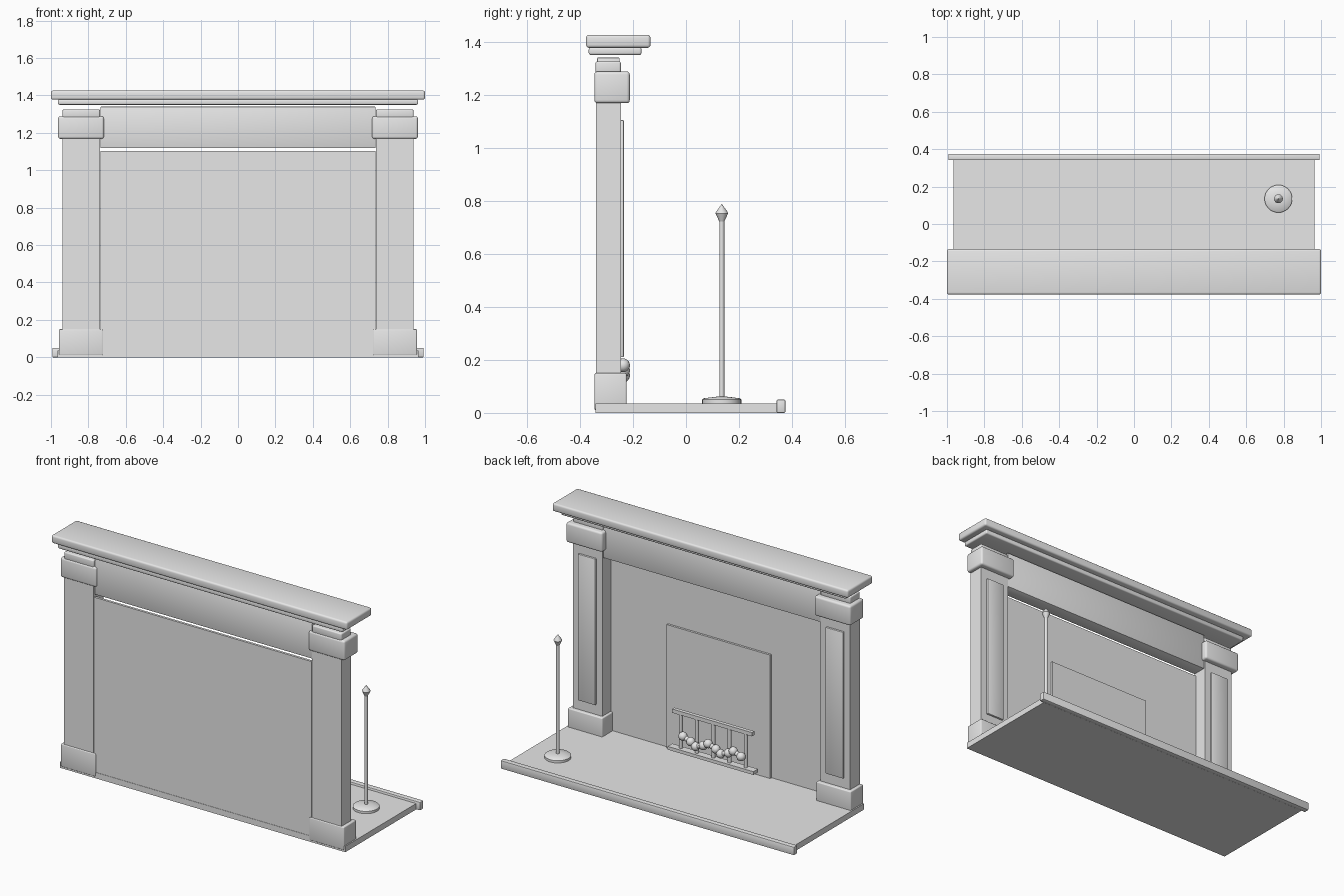
import bpy, bmesh, math
from mathutils import Vector, Matrix

if "Cube" in bpy.data.objects:
    bpy.data.objects.remove(bpy.data.objects["Cube"])

grey = bpy.data.materials.new("light_grey_stone")
grey.diffuse_color = (0.8, 0.8, 0.8, 1)
grey.use_nodes = True
grey.node_tree.nodes["Principled BSDF"].inputs["Base Color"].default_value = grey.diffuse_color


def finish(name, bm, smooth=False):
    mesh = bpy.data.meshes.new(name)
    bmesh.ops.recalc_face_normals(bm, faces=bm.faces)
    bm.to_mesh(mesh)
    bm.free()
    mesh.materials.append(grey)
    obj = bpy.data.objects.new(name, mesh)
    bpy.context.collection.objects.link(obj)
    if smooth:
        bpy.ops.object.select_all(action='DESELECT')
        obj.select_set(True)
        bpy.context.view_layer.objects.active = obj
        bpy.ops.object.shade_smooth_by_angle(angle=math.radians(35))
    return obj


def box(name, x, y, z, bevel=0.0, segments=3):
    """Box from (min, max) pairs, with optional rounded edges."""
    bm = bmesh.new()
    bmesh.ops.create_cube(bm, size=1)
    for v in bm.verts:
        v.co = Vector([(a + b) / 2 + c * (b - a) for (a, b), c in zip((x, y, z), v.co)])
    if bevel:
        bmesh.ops.bevel(bm, geom=list(bm.edges), offset=bevel, segments=segments,
                        profile=0.5, affect='EDGES')
    return finish(name, bm, bevel > 0)


def lathe(name, profile, centre, sides):
    """Turn (radius, height) points around a vertical axis."""
    bm = bmesh.new()
    rings = []
    for r, z in profile:
        rings.append([bm.verts.new((centre[0] + r * math.cos(2 * math.pi * i / sides),
                                    centre[1] + r * math.sin(2 * math.pi * i / sides), z))
                      for i in range(sides)])
    for a, b in zip(rings, rings[1:]):
        for i in range(sides):
            j = (i + 1) % sides
            bm.faces.new((a[i], a[j], b[j], b[i]))
    bm.faces.new(rings[0][::-1])
    bm.faces.new(rings[-1])
    return finish(name, bm, True)


# Hearth slab and its raised lip
box("hearth", (-0.965, 0.965), (-0.342, 0.345), (0, 0.036))
box("hearth_lip", (-0.992, 0.992), (0.342, 0.375), (0, 0.05), 0.004, 2)

# Back wall, fire plate and frieze
box("back_panel", (-0.735, 0.735), (-0.34, -0.325), (0.0, 1.103))
box("fire_plate", (-0.35, 0.35), (-0.325, -0.312), (0.036, 0.79))
box("frieze", (-0.735, 0.735), (-0.335, -0.25), (1.118, 1.34), 0.003, 2)

# Pillars, mirrored left and right
for side, s in (("left", -1), ("right", 1)):
    def span(a, b):
        return tuple(sorted((s * a, s * b)))
    box(side + "_pillar_base", span(0.723, 0.957), (-0.345, -0.224), (0.01, 0.15), 0.006)
    box(side + "_pillar", span(0.738, 0.938), (-0.34, -0.246), (0.14, 1.18))
    box(side + "_pillar_panel", span(0.778, 0.898), (-0.25, -0.234), (0.21, 1.105), 0.005, 2)
    box(side + "_pillar_cap", span(0.717, 0.962), (-0.346, -0.212), (1.168, 1.288), 0.012)
    box(side + "_pillar_neck", span(0.738, 0.938), (-0.341, -0.246), (1.28, 1.326), 0.007)

# Mantel
box("mantel_moulding", (-0.963, 0.963), (-0.367, -0.168), (1.35, 1.379), 0.008)
box("mantel_shelf", (-1, 1), (-0.377, -0.134), (1.377, 1.426), 0.011)

# Fire grate: rails, posts and feet
box("grate_top_rail", (-0.27, 0.27), (-0.275, -0.252), (0.295, 0.318))
box("grate_bottom_rail", (-0.29, 0.29), (-0.282, -0.237), (0.07, 0.09))
for i in range(5):
    x = -0.22 + 0.11 * i
    lathe("grate_post", [(0.011, 0.085), (0.011, 0.3)], (x, -0.264), 12)

# Short logs with bulging ends lying across the grate
for i in range(5):
    x = -0.18 + 0.085 * i
    z = 0.15 if i % 2 else 0.17
    bm = bmesh.new()
    tilt = Matrix.Rotation(math.radians(20 if i % 2 else -20), 4, 'Y')
    place = Matrix.Translation((x, -0.237, z)) @ tilt
    for end in (-1, 1):
        bmesh.ops.create_uvsphere(bm, u_segments=12, v_segments=8, radius=0.026,
                                  matrix=place @ Matrix.Translation((end * 0.028, 0, 0)))
    bmesh.ops.create_cone(bm, cap_ends=True, segments=12, radius1=0.015, radius2=0.015,
                          depth=0.06, matrix=place @ Matrix.Rotation(math.pi / 2, 4, 'Y'))
    finish("log", bm, True)

# Tool stand: round foot, pole and pointed finial
spot = (0.772, 0.135)
lathe("stand_foot", [(0.074, 0.036), (0.074, 0.05), (0.068, 0.055), (0.03, 0.06),
                     (0.012, 0.062)], spot, 32)
lathe("stand_pole", [(0.0095, 0.05), (0.0095, 0.735)], spot, 16)
lathe("stand_finial", [(0.0095, 0.722), (0.024, 0.753), (0.022, 0.758), (0.001, 0.787)], spot, 16)
